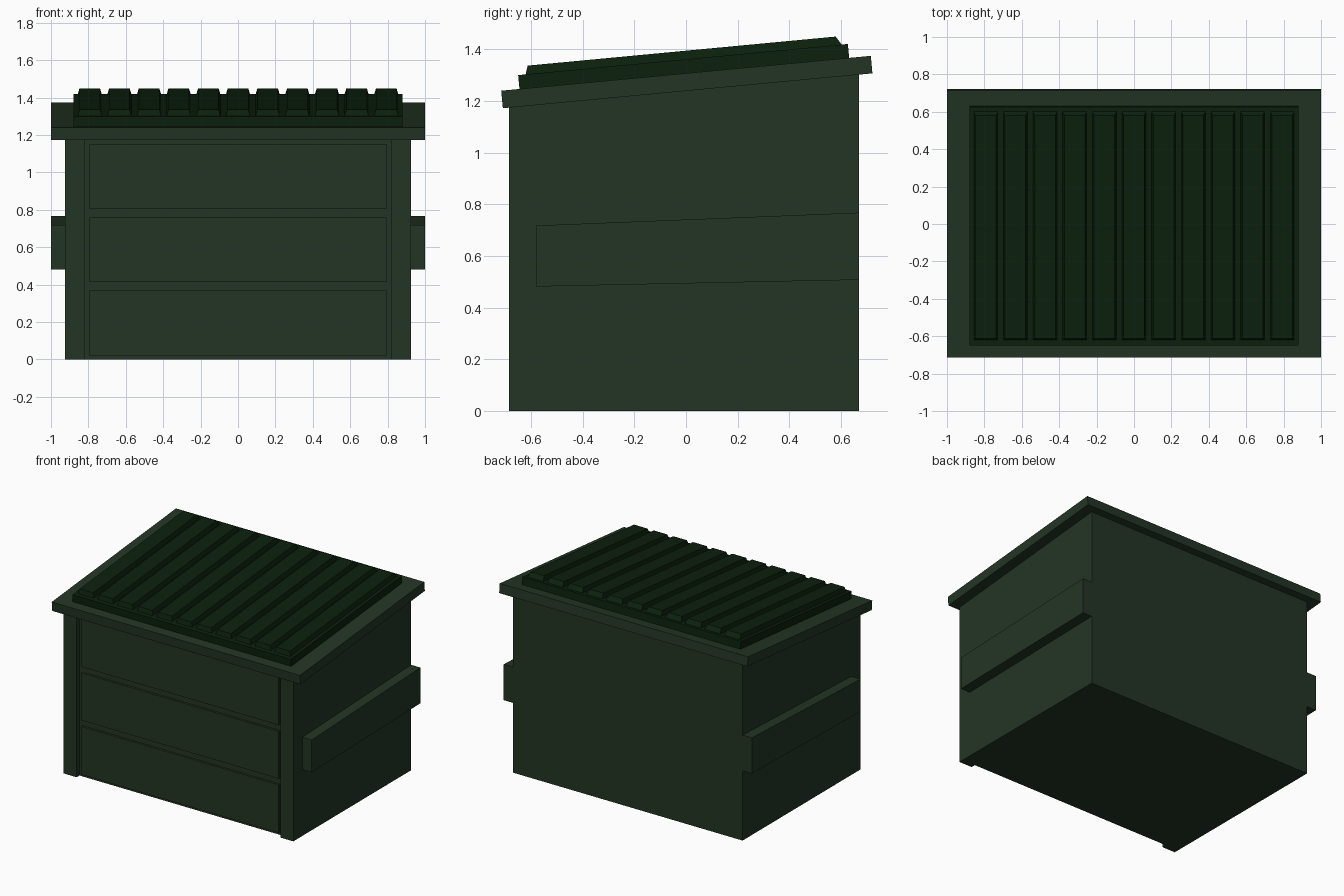
import bpy, bmesh, math
from mathutils import Matrix

if "Cube" in bpy.data.objects:
    bpy.data.objects.remove(bpy.data.objects["Cube"])

SLOPE = math.atan(0.0943)
LID_FRAME = Matrix.Translation((0, 0, 1.307)) @ Matrix.Rotation(SLOPE, 4, 'X')


def material(name, rgb):
    m = bpy.data.materials.new(name)
    m.diffuse_color = (*rgb, 1)
    m.use_nodes = True
    m.node_tree.nodes["Principled BSDF"].inputs["Base Color"].default_value = m.diffuse_color
    return m


GREEN = material("dull green", (0.017, 0.036, 0.018))
DARK = material("dark lid green", (0.0036, 0.015, 0.004))


def finish(name, bm, mat, matrix=None):
    bmesh.ops.recalc_face_normals(bm, faces=bm.faces)
    me = bpy.data.meshes.new(name)
    bm.to_mesh(me)
    bm.free()
    me.materials.append(mat)
    ob = bpy.data.objects.new(name, me)
    if matrix:
        ob.matrix_world = matrix
    bpy.context.collection.objects.link(ob)
    return ob


def extrude_x(name, profile, x0, x1, mat):
    """Side profile of (y, z) points stretched from x0 to x1."""
    bm = bmesh.new()
    face = bm.faces.new([bm.verts.new((x0, y, z)) for y, z in profile])
    new = bmesh.ops.extrude_face_region(bm, geom=[face])["geom"]
    bmesh.ops.translate(bm, vec=(x1 - x0, 0, 0),
                        verts=[v for v in new if isinstance(v, bmesh.types.BMVert)])
    return finish(name, bm, mat)


def box(name, x, y, z, mat, matrix=None, taper=(0, 0, 0)):
    """Box from ranges; taper pulls the top in by (x, front y, back y)."""
    bm = bmesh.new()
    bmesh.ops.create_cube(bm, size=1)
    for v in bm.verts:
        i, j, k = (int(c > 0) for c in v.co)
        v.co = (x[i], y[j], z[k])
        if k:
            v.co.x += taper[0] * (1 - 2 * i)
            v.co.y += -taper[2] if j else taper[1]
    return finish(name, bm, mat, matrix)


def top(y):
    # hidden just inside the sloping rim
    return 1.27 + 0.0943 * y


# bin body with sloping top
FRONT, POST, BACK = -0.652, -0.685, 0.67
extrude_x("body", [(FRONT, 0), (BACK, 0), (BACK, top(BACK)), (FRONT, top(FRONT))],
          -0.925, 0.925, GREEN)

for s, side in ((-1, "left"), (1, "right")):
    # front corner posts
    extrude_x("front_post_" + side,
              [(POST, 0), (FRONT, 0), (FRONT, top(FRONT)), (POST, top(POST))],
              s * 0.82, s * 0.925, GREEN)
    # fork pockets on the sides
    extrude_x("fork_pocket_" + side,
              [(-0.58, 0.482), (BACK, 0.508), (BACK, 0.768), (-0.58, 0.718)],
              s * 0.925, s * 1.0, GREEN)

# raised front panels
for n, (z0, z1) in enumerate(((0.02, 0.37), (0.415, 0.76), (0.805, 1.152))):
    box(f"front_panel_{n + 1}", (-0.795, 0.795), (-0.668, FRONT), (z0, z1), GREEN)

# overhanging rim and lid slab
box("rim", (-1, 1), (-0.718, 0.718), (-0.068, 0), GREEN, LID_FRAME)
box("lid", (-0.88, 0.88), (-0.647, 0.634), (0, 0.054), DARK, LID_FRAME)

# lid ribs
for n in range(11):
    c = (n - 5) * 0.1585
    box(f"lid_rib_{n + 1}", (c - 0.064, c + 0.064), (-0.618, 0.61), (0.054, 0.087),
        DARK, LID_FRAME, taper=(0.009, 0.011, 0.02))
